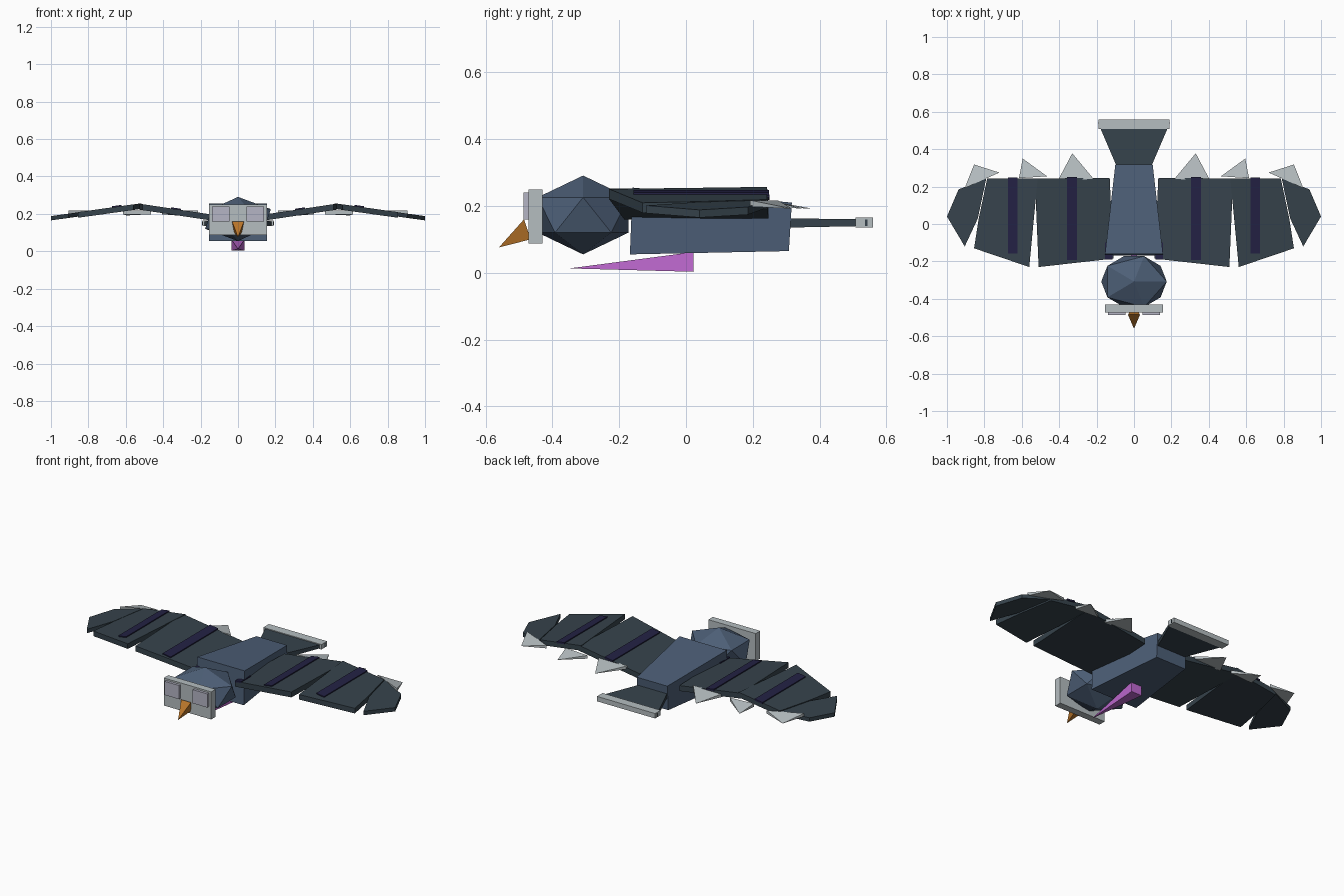
import bpy, bmesh
from mathutils import Matrix

if "Cube" in bpy.data.objects:
    bpy.data.objects.remove(bpy.data.objects["Cube"])


def lin(c):
    c /= 255
    return c / 12.92 if c <= 0.04045 else ((c + 0.055) / 1.055) ** 2.4


def material(name, r, g, b):
    m = bpy.data.materials.new(name)
    m.diffuse_color = (lin(r), lin(g), lin(b), 1)
    m.use_nodes = True
    m.node_tree.nodes["Principled BSDF"].inputs["Base Color"].default_value = m.diffuse_color
    return m


BLUE = material("slate_blue", 77, 95, 119)
DARK = material("dark_slate", 54, 67, 76)
GREY = material("light_grey", 181, 189, 192)
LILAC = material("pale_lilac", 181, 181, 197)
ORANGE = material("orange", 186, 118, 42)
MAGENTA = material("magenta", 192, 106, 210)
NAVY = material("navy", 35, 33, 68)


def finish(name, bm, mat):
    bmesh.ops.recalc_face_normals(bm, faces=bm.faces)
    me = bpy.data.meshes.new(name)
    bm.to_mesh(me)
    bm.free()
    me.materials.append(mat)
    ob = bpy.data.objects.new(name, me)
    bpy.context.collection.objects.link(ob)
    return ob


def hull(name, points, mat, mirror=False):
    """Flat-faced convex solid around the points, with an optional mirrored copy."""
    for side in ((1, -1) if mirror else (1,)):
        bm = bmesh.new()
        vs = [bm.verts.new((x * side, y, z)) for x, y, z in points]
        bmesh.ops.convex_hull(bm, input=vs)
        bmesh.ops.dissolve_limit(bm, angle_limit=0.01, verts=bm.verts, edges=bm.edges)
        label = name if not mirror else name + ("_right" if side > 0 else "_left")
        finish(label, bm, mat)


def box(name, x0, x1, y0, y1, z0, z1, mat, mirror=False):
    hull(name, [(x, y, z) for x in (x0, x1) for y in (y0, y1) for z in (z0, z1)], mat, mirror)


def inner_z(x):
    return 0.195 + (x - 0.13) * 0.15


def outer_z(x):
    return 0.255 - (x - 0.53) * 0.14


def slab(name, outline, zf, low, high, mat):
    """Mirrored plate following the slope of the wing."""
    hull(name, [(x, y, zf(x) + d) for x, y in outline for d in (low, high)], mat, True)


# Tapered body
hull("body", [(s * w, y, z) for s in (-1, 1) for w, y, z in
              ((0.155, -0.168, 0.055), (0.155, -0.16, 0.255),
               (0.10, 0.308, 0.065), (0.10, 0.317, 0.21))], BLUE)

# Faceted head
bm = bmesh.new()
bmesh.ops.create_icosphere(bm, subdivisions=1, radius=1,
                           matrix=Matrix.Translation((0, -0.308, 0.173)) @ Matrix.Diagonal((0.196, 0.16, 0.118, 1)))
finish("head", bm, BLUE)

# Face plate, eyes and beak
box("face_plate", -0.155, 0.155, -0.472, -0.43, 0.087, 0.25, GREY)
box("eye", 0.045, 0.14, -0.487, -0.47, 0.159, 0.24, LILAC, True)
hull("beak", [(-0.032, -0.485, 0.16), (0.032, -0.485, 0.16), (-0.02, -0.465, 0.10),
              (0.02, -0.465, 0.10), (0, -0.56, 0.076)], ORANGE)

# Spike under the body
hull("belly_spike", [(x, 0.022, z) for x in (-0.035, 0.035) for z in (0.003, 0.062)]
     + [(0, -0.35, 0.013)], MAGENTA)

# Tail fan and its end bar
hull("tail", [(s * w, y, z) for s in (-1, 1) for w, y, z in
              ((0.085, 0.29, 0.135), (0.085, 0.29, 0.163),
               (0.193, 0.543, 0.14), (0.193, 0.543, 0.16))], DARK)
box("tail_bar", -0.19, 0.19, 0.508, 0.56, 0.136, 0.165, GREY)

# Wing panels
slab("wing_inner", [(0.11, -0.185), (0.51, -0.23), (0.53, 0.243), (0.13, 0.247)],
     inner_z, -0.032, 0, DARK)
slab("wing_middle", [(0.56, -0.23), (0.855, -0.13), (0.83, 0.03), (0.785, 0.243), (0.515, 0.243)],
     outer_z, -0.03, 0, DARK)
slab("wing_tip", [(0.905, -0.12), (1.0, 0.04), (0.938, 0.185), (0.79, 0.243), (0.835, 0.03)],
     outer_z, -0.024, -0.001, DARK)

# Raised wing stripes
for name, x0, x1, y0, y1, zf in (("stripe_root", 0.115, 0.155, -0.19, -0.1, inner_z),
                                 ("stripe_inner", 0.305, 0.357, -0.193, 0.25, inner_z),
                                 ("stripe_outer", 0.622, 0.673, -0.157, 0.248, outer_z)):
    slab(name, [(x0, y0), (x1, y0), (x1, y1), (x0, y1)], zf, -0.004, 0.006, NAVY)

# Pointed trailing feathers, thick at the base and thin at the tip
for name, tip, a, b in (("feather_inner", (0.33, 0.378), (0.215, 0.24), (0.405, 0.236)),
                        ("feather_middle", (0.595, 0.35), (0.465, 0.255), (0.615, 0.245)),
                        ("feather_outer", (0.855, 0.318), (0.72, 0.275), (0.905, 0.192))):
    hull(name, [(*tip, 0.192)] + [(x, y, z) for x, y in (a, b) for z in (0.198, 0.217)], GREY, True)
